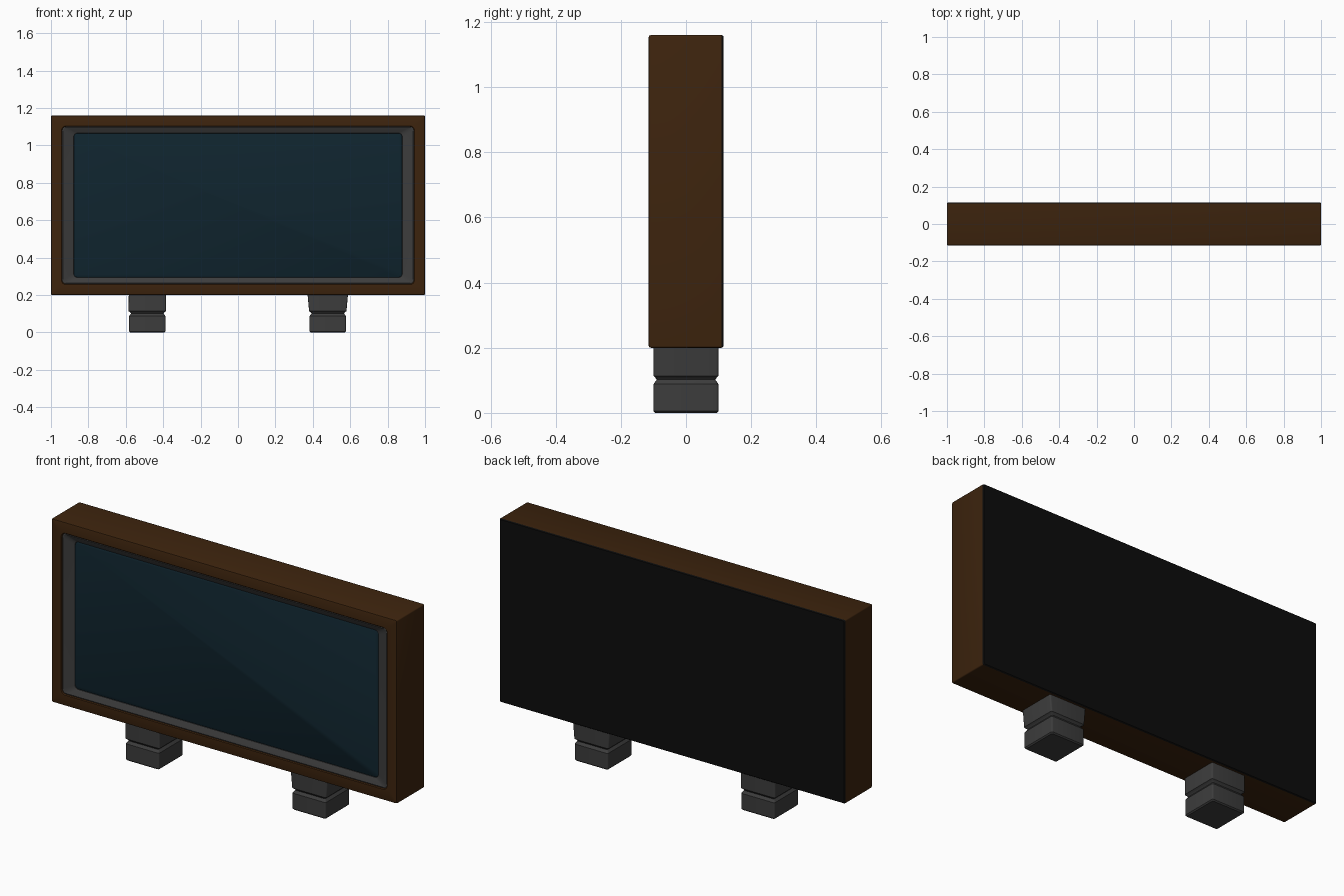
import bpy, bmesh, math

if "Cube" in bpy.data.objects:
    bpy.data.objects.remove(bpy.data.objects["Cube"])


def material(name, rgb):
    m = bpy.data.materials.new(name)
    m.diffuse_color = (*rgb, 1)
    m.use_nodes = True
    m.node_tree.nodes["Principled BSDF"].inputs["Base Color"].default_value = m.diffuse_color
    return m


WOOD = material("dark wood", (0.047, 0.0175, 0.0042))
GREY = material("charcoal plastic", (0.046, 0.046, 0.046))
GLASS = material("dark blue glass", (0.0048, 0.0175, 0.027))
BLACK = material("black back", (0.0035, 0.0035, 0.0035))
ZC = 0.68  # height of the screen centre


def rounded(hw, hh, r, n=4):
    """Corner-rounded rectangle as 2D points."""
    pts = []
    for k, (sx, sy) in enumerate([(1, 1), (-1, 1), (-1, -1), (1, -1)]):
        for i in range(n + 1):
            a = math.pi / 2 * (k + i / n)
            pts.append((sx * (hw - r) + r * math.cos(a), sy * (hh - r) + r * math.sin(a)))
    return pts


def loft(name, rings, mat, cap_start=False, cap_end=False):
    """Join equal-length rings of 3D points into one skin."""
    bm = bmesh.new()
    loops = [[bm.verts.new(p) for p in ring] for ring in rings]
    n = len(loops[0])
    for a, b in zip(loops, loops[1:]):
        for i in range(n):
            j = (i + 1) % n
            bm.faces.new((a[i], a[j], b[j], b[i]))
    if cap_start:
        bm.faces.new(loops[0])
    if cap_end:
        bm.faces.new(loops[-1])
    bmesh.ops.recalc_face_normals(bm, faces=bm.faces)
    me = bpy.data.meshes.new(name)
    bm.to_mesh(me)
    bm.free()
    ob = bpy.data.objects.new(name, me)
    bpy.context.collection.objects.link(ob)
    me.materials.append(mat)
    bpy.ops.object.select_all(action='DESELECT')
    ob.select_set(True)
    bpy.context.view_layer.objects.active = ob
    bpy.ops.object.shade_smooth_by_angle(angle=math.radians(30))
    return ob


def upright(hw, hh, r, y):
    """Rounded rectangle standing in the screen plane at depth y."""
    return [(x, y, ZC + z) for x, z in rounded(hw, hh, r)]


# wooden cabinet: outer shell, front lip and opening, closed round the inside
shell = [upright(1.0, 0.48, 0.006, 0.109),
         upright(1.0, 0.48, 0.006, -0.107),
         upright(0.998, 0.478, 0.006, -0.113),
         upright(0.992, 0.472, 0.006, -0.115),
         upright(0.944, 0.424, 0.024, -0.115),
         upright(0.94, 0.42, 0.02, -0.111),
         upright(0.94, 0.42, 0.02, 0.109)]
loft("cabinet_frame", shell + shell[:1], WOOD)

# sloping bezel round the screen
bezel = [upright(0.941, 0.421, 0.02, -0.07),
         upright(0.941, 0.421, 0.02, -0.108),
         upright(0.936, 0.416, 0.02, -0.110),
         upright(0.879, 0.386, 0.02, -0.094),
         upright(0.876, 0.383, 0.02, -0.07)]
loft("screen_bezel", bezel + bezel[:1], GREY)

# glass screen
loft("screen", [upright(0.878, 0.385, 0.02, -0.08),
                upright(0.878, 0.385, 0.02, -0.092),
                upright(0.873, 0.380, 0.02, -0.095)], GLASS, True, True)

# flat back panel reaching the cabinet edges
loft("back_panel", [upright(1.0, 0.48, 0.006, 0.109),
                    upright(0.999, 0.479, 0.006, 0.112),
                    upright(0.996, 0.476, 0.006, 0.115)], BLACK, True, True)


def foot(name, x, flare):
    """Block foot with a groove round it; the upper part may flare."""
    profile = [(0.0, 0.006, 0), (0.006, 0, 0), (0.088, 0, 0), (0.095, 0.005, 0),
               (0.102, 0.01, 0), (0.109, 0.005, 0), (0.114, 0, 0.003), (0.204, 0, flare)]
    rings = [[(x + px, py, z) for px, py in rounded(0.097 - ins + fl, 0.1 - ins, 0.008)]
             for z, ins, fl in profile]
    loft(name, rings, GREY, True, True)


foot("left_foot", -0.485, 0.002)
foot("right_foot", 0.480, 0.011)
